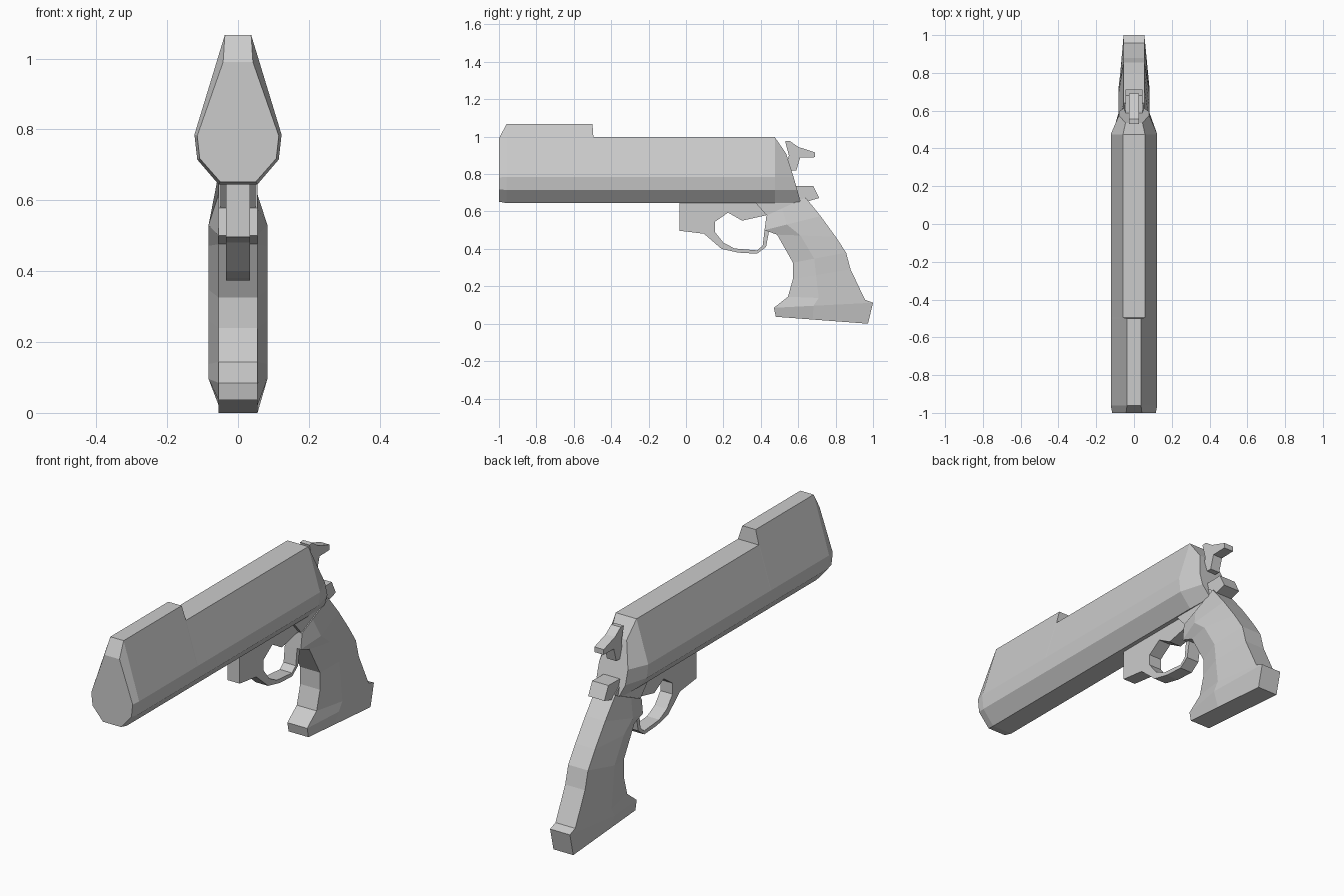
import bpy, bmesh

cube = bpy.data.objects.get("Cube")
if cube:
    bpy.data.objects.remove(cube, do_unlink=True)

grey = bpy.data.materials.new("plain grey")
grey.use_nodes = True
COLOUR = (0.6, 0.6, 0.6, 1)
grey.diffuse_color = COLOUR
grey.node_tree.nodes["Principled BSDF"].inputs["Base Color"].default_value = COLOUR


def loft(name, halves):
    """Skin closed rings; each ring is its +x half, mirrored to -x."""
    bm = bmesh.new()
    rings = []
    for half in halves:
        ring = half + [(-x, y, z) for x, y, z in reversed(half)]
        rings.append([bm.verts.new(p) for p in ring])
    n = len(rings[0])
    for a, b in zip(rings, rings[1:]):
        for i in range(n):
            j = (i + 1) % n
            bm.faces.new((a[i], a[j], b[j], b[i]))
    bm.faces.new(rings[0])
    bm.faces.new(rings[-1])
    finish(name, bm)


def plate(name, outline, half_width):
    """Extrude a side outline of (y, z) points symmetrically across x."""
    bm = bmesh.new()
    sides = [[bm.verts.new((x, y, z)) for y, z in outline]
             for x in (-half_width, half_width)]
    n = len(outline)
    for i in range(n):
        j = (i + 1) % n
        bm.faces.new((sides[0][i], sides[0][j], sides[1][j], sides[1][i]))
    for side in sides:
        bm.faces.new(side)
    finish(name, bm)


def finish(name, bm):
    bmesh.ops.recalc_face_normals(bm, faces=bm.faces)
    mesh = bpy.data.meshes.new(name)
    bm.to_mesh(mesh)
    bm.free()
    mesh.materials.append(grey)
    bpy.context.collection.objects.link(bpy.data.objects.new(name, mesh))


# Barrel body: faceted section with a raised front rib and a tapered rear
def section(y, top_x, top_z):
    return [(top_x, y, top_z), (0.123, y, 0.785), (0.115, y, 0.715), (0.055, y, 0.645)]


nose = [(0.042, -1, 0.99), (0.115, -1, 0.782), (0.108, -1, 0.718), (0.05, -1, 0.652)]
tail = [(0.045, 0.535, 0.91), (0.08, 0.575, 0.785), (0.08, 0.595, 0.715), (0.05, 0.615, 0.645)]
loft("barrel_body", [
    nose,
    section(-0.96, 0.037, 1.067),
    section(-0.5, 0.037, 1.067),
    section(-0.495, 0.058, 0.997),
    section(0.475, 0.058, 0.997),
    tail,
])

# Lower frame with the open guard loop
plate("frame_and_guard", [
    (-0.035, 0.66), (-0.035, 0.497), (0.096, 0.481), (0.19, 0.4), (0.28, 0.38),
    (0.38, 0.374), (0.428, 0.41), (0.445, 0.5), (0.42, 0.5), (0.41, 0.417),
    (0.38, 0.392), (0.26, 0.402), (0.2, 0.433), (0.155, 0.49), (0.155, 0.545),
    (0.225, 0.594), (0.3, 0.551), (0.43, 0.58), (0.55, 0.59), (0.6, 0.66)], 0.034)

# Rear frame between body and grip
plate("rear_frame", [(0.36, 0.66), (0.43, 0.58), (0.56, 0.592), (0.64, 0.67), (0.6, 0.7)], 0.05)

# Tail block behind the body
plate("tail_block", [(0.58, 0.735), (0.68, 0.737), (0.712, 0.672), (0.62, 0.645), (0.56, 0.66)], 0.045)

# Hammer
plate("hammer", [
    (0.53, 0.975), (0.555, 0.977), (0.6, 0.945), (0.69, 0.916), (0.69, 0.89),
    (0.61, 0.888), (0.59, 0.82), (0.53, 0.82), (0.55, 0.9)], 0.026)

# Grip: six-sided levels, each given as front y, z, back y, z and middle width
levels = [
    (0.43, 0.578, 0.64, 0.674, 0.055),
    (0.42, 0.5, 0.72, 0.575, 0.083),
    (0.487, 0.476, 0.8, 0.465, 0.083),
    (0.572, 0.326, 0.856, 0.38, 0.083),
    (0.572, 0.24, 0.88, 0.29, 0.083),
    (0.545, 0.144, 0.957, 0.128, 0.083),
    (0.47, 0.085, 1.0, 0.112, 0.083),
    (0.48, 0.037, 0.973, 0.0, 0.055),
]
loft("grip", [
    [(0.055, fy, fz),
     (mid, fy + (by - fy) * 0.4, fz + (bz - fz) * 0.4),
     (0.055, by, bz)]
    for fy, fz, by, bz, mid in levels
])
